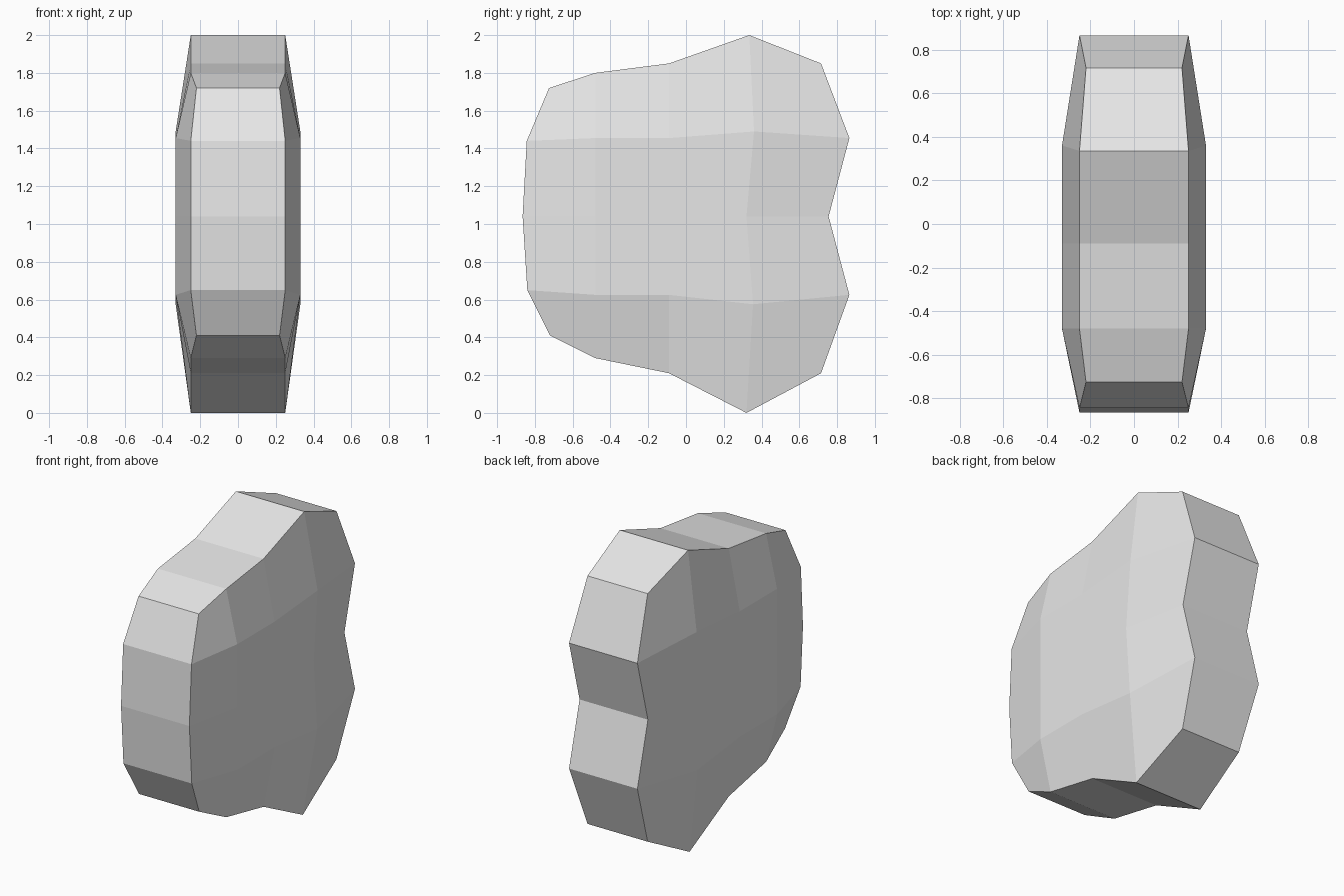
import bpy
import bmesh

cube = bpy.data.objects.get("Cube")
if cube:
    bpy.data.objects.remove(cube, do_unlink=True)

# Plain grey stone
grey = bpy.data.materials.new("light_grey")
grey.use_nodes = True
colour = (0.8, 0.8, 0.8, 1)
grey.diffuse_color = colour
grey.node_tree.nodes["Principled BSDF"].inputs["Base Color"].default_value = colour

# Side profile: rows from top to bottom, (y, z) from front to back
ROWS = [
    [(-0.725, 1.72), (-0.48, 1.80), (-0.09, 1.85), (0.335, 2.0), (0.715, 1.85)],
    [(-0.843, 1.44), (-0.48, 1.455), (-0.09, 1.455), (0.36, 1.49), (0.865, 1.455)],
    [(-0.865, 1.04), (-0.48, 1.04), (-0.09, 1.04), (0.32, 1.04), (0.755, 1.04)],
    [(-0.84, 0.65), (-0.48, 0.625), (-0.09, 0.625), (0.355, 0.575), (0.865, 0.625)],
    [(-0.72, 0.41), (-0.48, 0.29), (-0.09, 0.21), (0.32, 0.0), (0.715, 0.21)],
]
N = len(ROWS) - 1


def half_width(r, c):
    """Full in the middle, thinner at the rim, thinnest at the four corners."""
    rim = (r in (0, N)) + (c in (0, N))
    return (0.33, 0.25, 0.22)[rim]


bm = bmesh.new()
sides = [[[bm.verts.new((s * half_width(r, c), y, z)) for c, (y, z) in enumerate(row)]
          for r, row in enumerate(ROWS)] for s in (1, -1)]

# Two broad bulging sides
for g in sides:
    for r in range(N):
        for c in range(N):
            bm.faces.new((g[r][c], g[r + 1][c], g[r + 1][c + 1], g[r][c + 1]))

# Rim strip joining the two sides
loop = ([(0, c) for c in range(N)] + [(r, N) for r in range(N)]
        + [(N, c) for c in range(N, 0, -1)] + [(r, 0) for r in range(N, 0, -1)])
left, right = sides
for (r0, c0), (r1, c1) in zip(loop, loop[1:] + loop[:1]):
    bm.faces.new((left[r0][c0], left[r1][c1], right[r1][c1], right[r0][c0]))

bmesh.ops.recalc_face_normals(bm, faces=bm.faces[:])
mesh = bpy.data.meshes.new("stone_slab")
bm.to_mesh(mesh)
bm.free()
mesh.materials.append(grey)
slab = bpy.data.objects.new("stone_slab", mesh)
bpy.context.collection.objects.link(slab)
